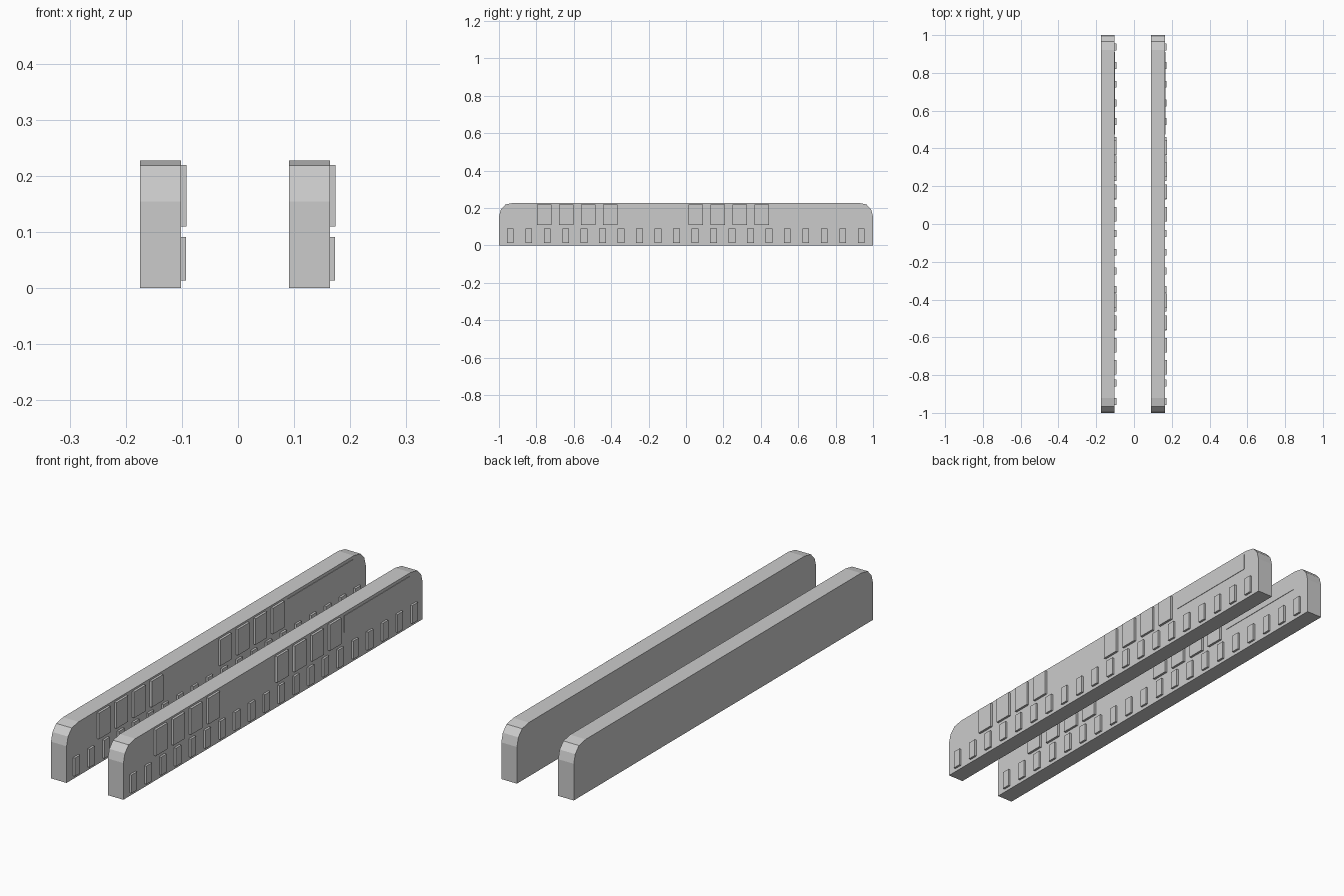
import bpy, bmesh

if "Cube" in bpy.data.objects:
    bpy.data.objects.remove(bpy.data.objects["Cube"])

SLABS = (("left", -0.175), ("right", 0.091))   # inner x start of each slab
THICK = 0.073


def finish(name, bm):
    bmesh.ops.recalc_face_normals(bm, faces=bm.faces)
    mesh = bpy.data.meshes.new(name)
    bm.to_mesh(mesh)
    bm.free()
    obj = bpy.data.objects.new(name, mesh)
    bpy.context.collection.objects.link(obj)
    return obj


def slab(name, x):
    # side profile with rounded upper corners, extruded along x
    half = [(1, 0), (1, 0.155), (0.99, 0.192), (0.965, 0.219), (0.92, 0.228)]
    profile = half + [(-y, z) for y, z in reversed(half)]
    bm = bmesh.new()
    face = bm.faces.new([bm.verts.new((x, y, z)) for y, z in profile])
    ext = bmesh.ops.extrude_face_region(bm, geom=[face])
    moved = [v for v in ext["geom"] if isinstance(v, bmesh.types.BMVert)]
    bmesh.ops.translate(bm, verts=moved, vec=(THICK, 0, 0))
    # the extrusion keeps or drops the start cap by version; make sure it is closed
    bmesh.ops.holes_fill(bm, edges=[e for e in bm.edges if e.is_boundary], sides=0)
    return finish(name, bm)


def plates(name, x, depth, spans, z0, z1):
    # row of raised plates on the outer (+x) face
    bm = bmesh.new()
    back = x + THICK - 0.004
    front = x + THICK + depth
    for y0, y1 in spans:
        box = bmesh.ops.create_cube(bm, size=1)["verts"]
        bmesh.ops.scale(bm, verts=box, vec=(front - back, y1 - y0, z1 - z0))
        bmesh.ops.translate(bm, verts=box, vec=((front + back) / 2,
                                                (y0 + y1) / 2, (z0 + z1) / 2))
    return finish(name, bm)


windows = [(s + i * 0.1175, s + i * 0.1175 + 0.077)
           for s in (-0.797, 0.014) for i in range(4)]
vents = [(-0.958 + i * 0.0988, -0.922 + i * 0.0988) for i in range(20)]

for side, x in SLABS:
    slab(side + "_side_slab", x)
    plates(side + "_upper_panels", x, 0.010, windows, 0.11, 0.22)
    plates(side + "_lower_panels", x, 0.009, vents, 0.014, 0.091)
    # very thin long plate near the back end
    plates(side + "_thin_long_plate", x, 0.002, [(0.475, 0.91)], 0.145, 0.215)
